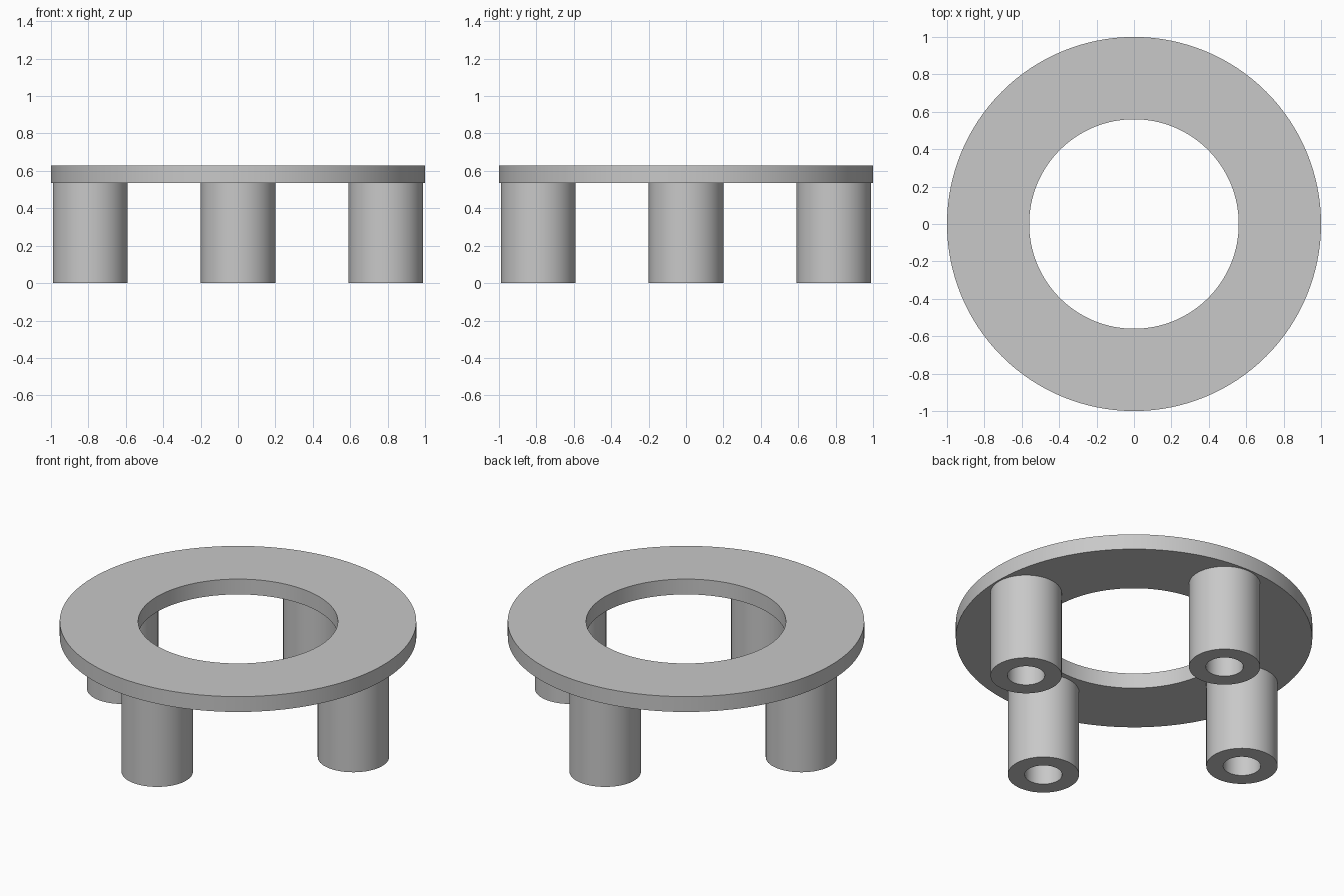
import bpy
import bmesh
from math import cos, sin, pi, radians
from mathutils import Matrix

if "Cube" in bpy.data.objects:
    bpy.data.objects.remove(bpy.data.objects["Cube"])

PLATE_BOTTOM, PLATE_TOP = 0.535, 0.63
LEG_CIRCLE = 0.79

grey = bpy.data.materials.new("plain_grey")
grey.use_nodes = True
colour = (0.58, 0.58, 0.58, 1)
grey.diffuse_color = colour
grey.node_tree.nodes["Principled BSDF"].inputs["Base Color"].default_value = colour


def lathe(name, profile, segments, closed, location=(0, 0, 0)):
    """Turn a (radius, height) profile around the vertical axis."""
    bm = bmesh.new()
    rings = []
    for i in range(segments):
        turn = Matrix.Rotation(2 * pi * i / segments, 3, "Z")
        rings.append([bm.verts.new(turn @ Matrix.Identity(3) @ bm_point(r, z)) for r, z in profile])
    count = len(profile)
    for i in range(segments):
        a, b = rings[i], rings[(i + 1) % segments]
        for j in range(count if closed else count - 1):
            k = (j + 1) % count
            bm.faces.new((a[j], b[j], b[k], a[k]))
    if closed:
        bmesh.ops.recalc_face_normals(bm, faces=bm.faces)
    mesh = bpy.data.meshes.new(name)
    bm.to_mesh(mesh)
    bm.free()
    mesh.materials.append(grey)
    obj = bpy.data.objects.new(name, mesh)
    obj.location = location
    bpy.context.collection.objects.link(obj)
    bpy.ops.object.select_all(action="DESELECT")
    obj.select_set(True)
    bpy.context.view_layer.objects.active = obj
    bpy.ops.object.shade_smooth_by_angle(angle=radians(30))
    return obj


def bm_point(r, z):
    return Matrix.Translation((r, 0, z)).translation


# Flat ring on top
lathe("top_ring", [(0.56, PLATE_BOTTOM), (1, PLATE_BOTTOM), (1, PLATE_TOP), (0.56, PLATE_TOP)],
      128, True)

# Hollow legs, open at the floor and closed above by the ring
leg_profile = [(0.105, PLATE_BOTTOM), (0.105, 0), (0.2, 0), (0.2, PLATE_BOTTOM)]
for i, side in enumerate(("left", "back", "right", "front")):
    angle = i * pi / 2
    lathe(side + "_leg", leg_profile, 64, False,
          (LEG_CIRCLE * cos(angle), LEG_CIRCLE * sin(angle), 0))
